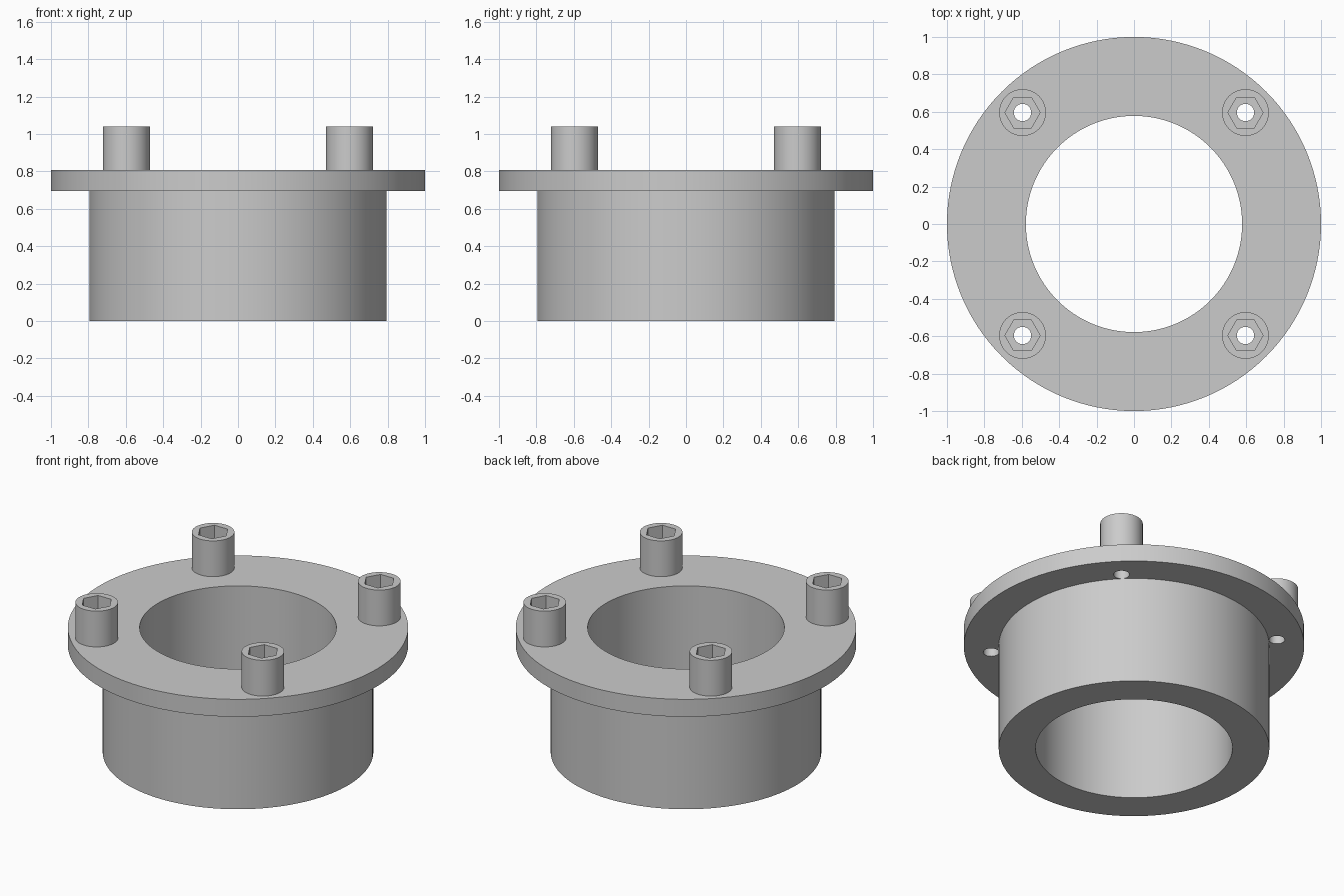
import bpy, bmesh, math

if "Cube" in bpy.data.objects:
    bpy.data.objects.remove(bpy.data.objects["Cube"])

steel = bpy.data.materials.new("grey_steel")
steel.diffuse_color = (0.6, 0.6, 0.6, 1)
steel.use_nodes = True
steel.node_tree.nodes["Principled BSDF"].inputs["Base Color"].default_value = steel.diffuse_color

BOLT = 0.596      # bolt offset along x and y
HOLE_R = 0.0465   # through hole radius
FLANGE_Z0, FLANGE_Z1, HEAD_Z1 = 0.695, 0.808, 1.04


def finish(ob):
    ob.data.materials.clear()
    ob.data.materials.append(steel)
    bpy.ops.object.select_all(action='DESELECT')
    ob.select_set(True)
    bpy.context.view_layer.objects.active = ob
    bpy.ops.object.shade_smooth_by_angle(angle=math.radians(30))


def mesh_object(name, bm):
    bmesh.ops.recalc_face_normals(bm, faces=bm.faces)
    me = bpy.data.meshes.new(name)
    bm.to_mesh(me)
    bm.free()
    ob = bpy.data.objects.new(name, me)
    bpy.context.collection.objects.link(ob)
    return ob


def cylinder(name, r, z0, z1, x, y, sides):
    bpy.ops.mesh.primitive_cylinder_add(vertices=sides, radius=r, depth=z1 - z0,
                                        location=(x, y, (z0 + z1) / 2))
    ob = bpy.context.object
    ob.name = name
    return ob


def cut(ob, cutter):
    mod = ob.modifiers.new("hole", 'BOOLEAN')
    mod.operation = 'DIFFERENCE'
    mod.solver = 'EXACT'
    mod.object = cutter
    bpy.context.view_layer.objects.active = ob
    bpy.ops.object.modifier_apply(modifier=mod.name)
    bpy.data.objects.remove(cutter, do_unlink=True)


# Flanged sleeve: one closed profile turned around z
profile = [(0.578, 0), (0.795, 0), (0.795, FLANGE_Z0), (1, FLANGE_Z0),
           (1, FLANGE_Z1), (0.578, FLANGE_Z1)]
N = 128
bm = bmesh.new()
rings = [[bm.verts.new((r * math.cos(2 * math.pi * i / N),
                        r * math.sin(2 * math.pi * i / N), z)) for r, z in profile]
         for i in range(N)]
for i in range(N):
    a, b = rings[i], rings[(i + 1) % N]
    for j in range(len(profile)):
        k = (j + 1) % len(profile)
        bm.faces.new((a[j], b[j], b[k], a[k]))
sleeve = mesh_object("flanged_sleeve", bm)

corners = [(sx * BOLT, sy * BOLT) for sx in (-1, 1) for sy in (-1, 1)]
for x, y in corners:
    cut(sleeve, cylinder("cutter", HOLE_R, FLANGE_Z0 - 0.05, 1.2, x, y, 32))
finish(sleeve)

# Bolt heads: hexagonal socket with a round hole through the bottom
for n, (x, y) in enumerate(corners, 1):
    head = cylinder(f"bolt_head_{n}", 0.125, FLANGE_Z1, HEAD_Z1, x, y, 64)
    socket = cylinder("cutter", 0.094, HEAD_Z1 - 0.12, 1.2, x, y, 6)
    socket.rotation_euler.z = math.radians(30)   # corners point along x
    bpy.context.view_layer.update()
    cut(head, socket)
    cut(head, cylinder("cutter", HOLE_R, FLANGE_Z0, 1.2, x, y, 32))
    finish(head)
